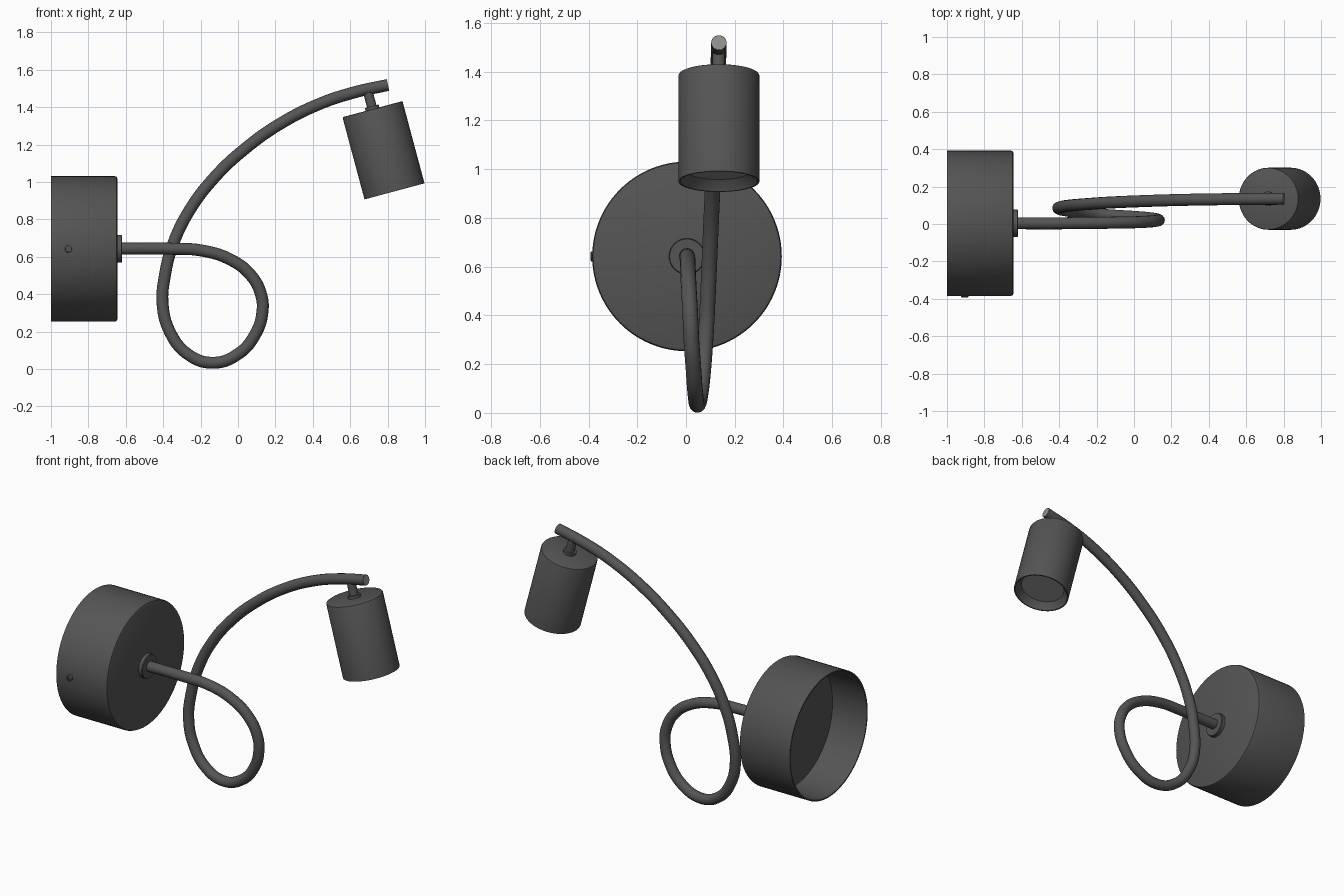
import bpy, bmesh, math
from mathutils import Matrix, Vector

if "Cube" in bpy.data.objects:
    bpy.data.objects.remove(bpy.data.objects["Cube"])


def material(name, value):
    mat = bpy.data.materials.new(name)
    mat.diffuse_color = (value, value, value, 1)
    mat.use_nodes = True
    mat.node_tree.nodes["Principled BSDF"].inputs["Base Color"].default_value = mat.diffuse_color
    return mat


DARK = material("dark_paint", 0.09)
PALE = material("paler_grey", 0.28)


def smooth(ob, angle=30):
    bpy.ops.object.select_all(action='DESELECT')
    ob.select_set(True)
    bpy.context.view_layer.objects.active = ob
    bpy.ops.object.shade_smooth_by_angle(angle=math.radians(angle))


def lathe(name, profile, origin, axis, segments=64, mat=DARK):
    """Revolve (radius, height) points about an axis starting at origin."""
    bm = bmesh.new()
    verts = [bm.verts.new((r, 0, h)) for r, h in profile]
    edges = [bm.edges.new(pair) for pair in zip(verts, verts[1:])]
    bmesh.ops.spin(bm, geom=verts + edges, cent=(0, 0, 0), axis=(0, 0, 1),
                   angle=math.tau, steps=segments)
    bmesh.ops.remove_doubles(bm, verts=bm.verts, dist=1e-5)
    bmesh.ops.recalc_face_normals(bm, faces=bm.faces)
    rot = Vector((0, 0, 1)).rotation_difference(Vector(axis)).to_matrix().to_4x4()
    bm.transform(Matrix.Translation(origin) @ rot)
    mesh = bpy.data.meshes.new(name)
    bm.to_mesh(mesh)
    bm.free()
    mesh.materials.append(mat)
    ob = bpy.data.objects.new(name, mesh)
    bpy.context.collection.objects.link(ob)
    smooth(ob)
    return ob


BASE_Y, BASE_Z, BASE_R = 0.004, 0.642, 0.389

# Wall canopy: round cup, open at the back
lathe("wall_canopy", [(0, 0.355), (BASE_R - 0.013, 0.355), (BASE_R - 0.004, 0.351),
                      (BASE_R, 0.342), (BASE_R, 0), (BASE_R - 0.008, 0),
                      (BASE_R - 0.008, 0.24), (0, 0.24)],
      (-1, BASE_Y, BASE_Z), (1, 0, 0), 96)

# Collar where the arm leaves the canopy
lathe("arm_collar", [(0, 0), (0.074, 0), (0.074, 0.022), (0.071, 0.026), (0, 0.026)],
      (-0.646, BASE_Y, BASE_Z), (1, 0, 0), 48)

# Cross-head screw on the front side of the canopy
SX = -0.905
screw = lathe("canopy_screw", [(0, 0), (0.021, 0), (0.021, 0.009), (0.016, 0.013), (0, 0.014)],
              (SX, BASE_Y - BASE_R + 0.006, BASE_Z), (0, -1, 0), 24)
for size in [(0.028, 0.01, 0.007), (0.007, 0.01, 0.028)]:
    bpy.ops.mesh.primitive_cube_add(size=1, location=(SX, BASE_Y - BASE_R - 0.009, BASE_Z))
    slot = bpy.context.object
    slot.name = "screw_slot_cutter"
    slot.scale = size
    cut = screw.modifiers.new("slot", 'BOOLEAN')
    cut.operation, cut.object, cut.solver = 'DIFFERENCE', slot, 'EXACT'
    bpy.context.view_layer.objects.active = screw
    bpy.ops.object.modifier_apply(modifier=cut.name)
    bpy.data.objects.remove(slot)

# Looping arm swept along a smooth path
path = [(-0.64, .004, .643), (-0.37, .004, .643), (-0.20, .006, .634), (-0.045, .008, .587),
        (0.067, .012, .503), (0.124, .018, .395), (0.130, .022, .30), (0.095, .03, .19),
        (0.005, .038, .083), (-0.135, .047, .033), (-0.27, .06, .080), (-0.365, .073, .20),
        (-0.403, .083, .345), (-0.390, .091, .505), (-0.348, .098, .665), (-0.258, .106, .85),
        (-0.123, .115, 1.027), (0.037, .122, 1.177), (0.224, .128, 1.31),
        (0.436, .132, 1.417), (0.623, .134, 1.479), (0.80, .135, 1.518)]
curve = bpy.data.curves.new("looped_arm", 'CURVE')
curve.dimensions = '3D'
curve.bevel_depth = 0.032
curve.bevel_resolution = 6
curve.resolution_u = 8
curve.use_fill_caps = True
curve.materials.append(DARK)
spline = curve.splines.new('BEZIER')
spline.bezier_points.add(len(path) - 1)
for bp, co in zip(spline.bezier_points, path):
    bp.co = co
    bp.handle_left_type = bp.handle_right_type = 'AUTO'
arm = bpy.data.objects.new("looped_arm", curve)
bpy.context.collection.objects.link(arm)
bpy.ops.object.select_all(action='DESELECT')
bpy.context.view_layer.objects.active = arm
arm.select_set(True)
bpy.ops.object.convert(target='MESH')
smooth(bpy.context.object, 40)

# Paler end plug on the tip of the arm
tip = Vector(path[-1])
tip_dir = (tip - Vector(path[-2])).normalized()
lathe("arm_end_plug", [(0, 0), (0.029, 0), (0.029, 0.005), (0, 0.005)],
      tip - tip_dir * 0.003, tip_dir, 32, PALE)

# Tilted lamp head: everything runs down one axis from the shade top
tilt = math.radians(15)
down = Vector((math.sin(tilt), 0, -math.cos(tilt)))
top = Vector((0.719, 0.135, 1.389))

# Shade with a shallow flared recess
lathe("lamp_shade", [(0, 0), (0.160, 0), (0.164, 0.002), (0.166, 0.006), (0.166, 0.455),
                     (0.159, 0.455), (0.134, 0.412), (0.128, 0.408), (0, 0.408)],
      top, down, 64)

# Lamp disc in the recess
lathe("lamp_disc", [(0, 0), (0.129, 0), (0.129, 0.006), (0, 0.006)],
      top + down * 0.406, down, 64, PALE)

# Stem and washer joining shade to arm
lathe("shade_stem", [(0, 0), (0.026, 0), (0.026, 0.11), (0, 0.11)],
      top - down * 0.105, down, 32)
lathe("shade_washer", [(0, 0), (0.038, 0), (0.038, 0.02), (0, 0.02)],
      top - down * 0.016, down, 32)
